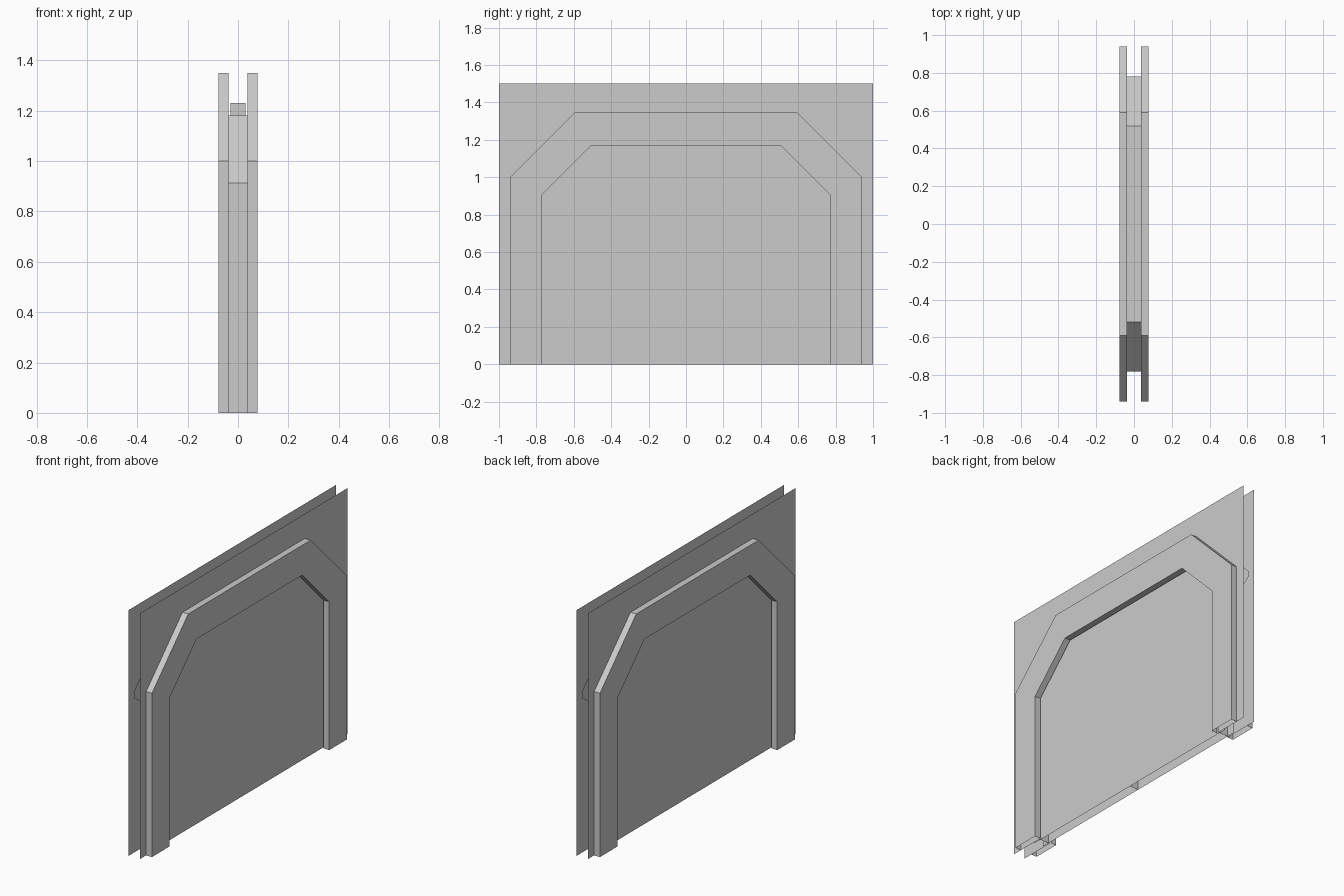
import bpy, bmesh

if "Cube" in bpy.data.objects:
    bpy.data.objects.remove(bpy.data.objects["Cube"])

WALL_X, TRIM_X, DOOR_X = 0.038, 0.077, 0.03


def arch(half, shoulder, top_half, top):
    """Chamfered doorway outline in (y, z), open at the floor."""
    return [(-half, 0), (-half, shoulder), (-top_half, top),
            (top_half, top), (half, shoulder), (half, 0)]


def ring(bm, outline, x):
    return [bm.verts.new((x, y, z)) for y, z in outline]


def bridge(bm, a, b):
    for i in range(len(a) - 1):
        bm.faces.new((a[i], a[i + 1], b[i + 1], b[i]))


def finish(name, bm):
    bm.normal_update()
    mesh = bpy.data.meshes.new(name)
    bm.to_mesh(mesh)
    bm.free()
    obj = bpy.data.objects.new(name, mesh)
    bpy.context.collection.objects.link(obj)
    return obj


OUTER = arch(0.94, 1.0, 0.59, 1.35)
INNER = arch(0.77, 0.905, 0.51, 1.167)
OPENING = arch(0.78, 0.912, 0.52, 1.18)

for side, label in ((1, "right"), (-1, "left")):
    # Thin wall sheet with the doorway cut out
    bm = bmesh.new()
    outline = [(-1, 0), (-1, 1.5), (1, 1.5), (1, 0)] + OPENING[::-1]
    face = bm.faces.new(ring(bm, outline, side * WALL_X))
    face.normal_update()
    if face.normal.x * side < 0:
        face.normal_flip()
    finish(label + "_wall", bm)

    # Raised door surround: outer edge, front face, inner edge
    bm = bmesh.new()
    loops = [ring(bm, o, side * x) for o, x in
             ((OUTER, WALL_X), (OUTER, TRIM_X), (INNER, TRIM_X), (INNER, WALL_X))]
    for a, b in zip(loops, loops[1:]):
        if side > 0:
            bridge(bm, a, b)
        else:
            bridge(bm, b, a)
    finish(label + "_door_surround", bm)

# Lining joining the two walls around the doorway
bm = bmesh.new()
bridge(bm, ring(bm, OPENING, -WALL_X), ring(bm, OPENING, WALL_X))
finish("doorway_lining", bm)

# Two sliding door leaves, running into the wall pocket and meeting at the middle
LEAF = [(0, 0), (0.83, 0), (0.83, 0.86), (0.96, 0.95),
        (0.96, 0.99), (0.72, 1.23), (0, 1.23)]
for side, label in ((1, "back"), (-1, "front")):
    bm = bmesh.new()
    outline = [(y * side, z) for y, z in LEAF]
    left = ring(bm, outline, -DOOR_X)
    right = ring(bm, outline, DOOR_X)
    bm.faces.new(right if side > 0 else right[::-1])
    bm.faces.new(left[::-1] if side > 0 else left)
    # Meeting edge of the leaf
    seam = (left[0], right[0], right[-1], left[-1])
    bm.faces.new(seam if side > 0 else seam[::-1])
    finish(label + "_door_leaf", bm)
